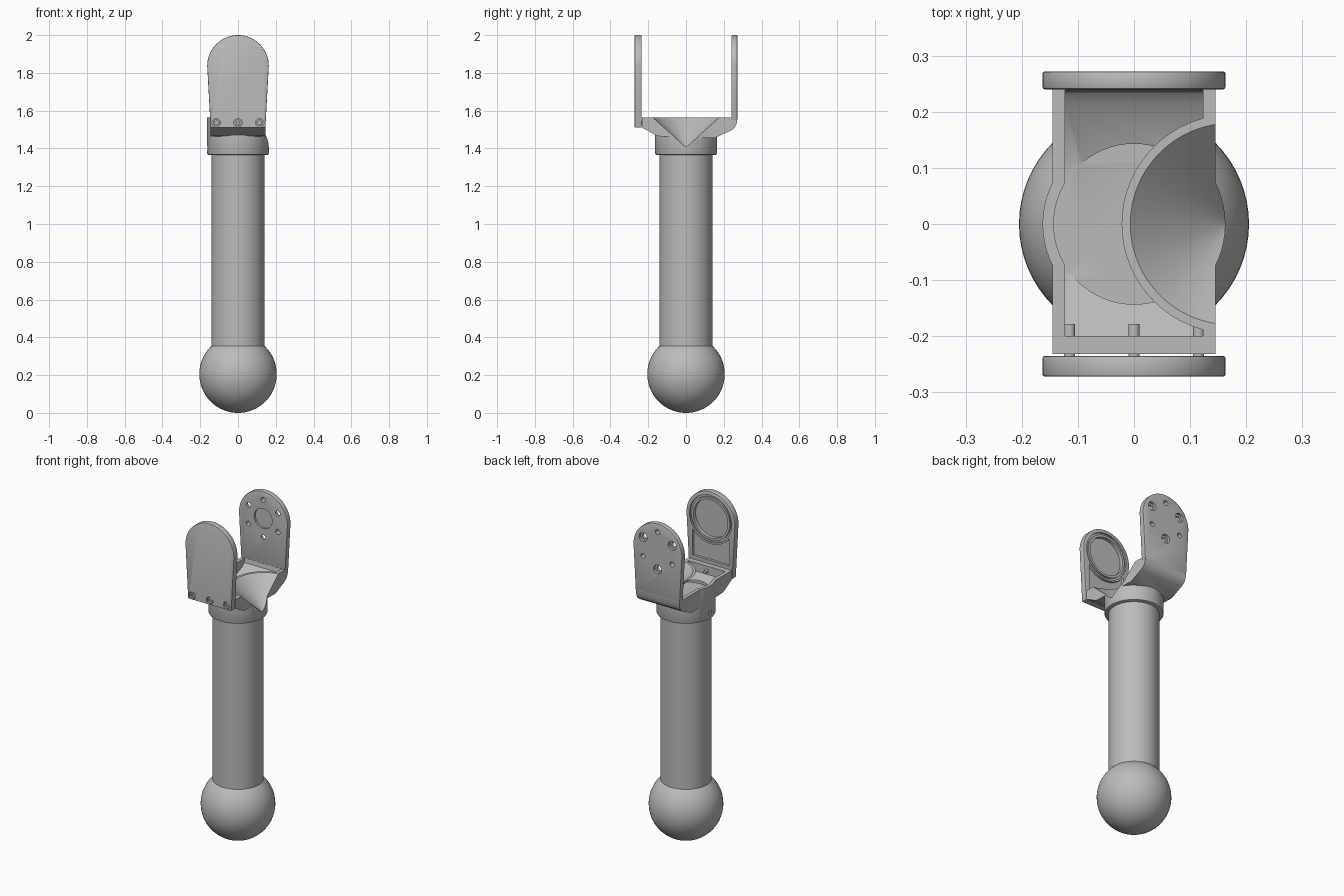
import bpy, bmesh
from math import sin, cos, pi, radians
from mathutils import Matrix

cube = bpy.data.objects.get("Cube")
if cube:
    bpy.data.objects.remove(cube, do_unlink=True)

grey = bpy.data.materials.new("neutral_grey")
grey.use_nodes = True
GREY = (0.5, 0.5, 0.5, 1)
grey.diffuse_color = GREY
grey.node_tree.nodes["Principled BSDF"].inputs["Base Color"].default_value = GREY


def finish(name, bm):
    bmesh.ops.recalc_face_normals(bm, faces=bm.faces)
    mesh = bpy.data.meshes.new(name)
    bm.to_mesh(mesh)
    bm.free()
    mesh.materials.append(grey)
    ob = bpy.data.objects.new(name, mesh)
    bpy.context.collection.objects.link(ob)
    return ob


def prism(name, pts, axis, a, b):
    """Extrude a 2D profile along x (y,z points) or y (x,z points)."""
    bm = bmesh.new()
    place = (lambda p, d: (d, *p)) if axis == "x" else (lambda p, d: (p[0], d, p[1]))
    ends = [[bm.verts.new(place(p, d)) for p in pts] for d in (a, b)]
    for ring in ends:
        bm.faces.new(ring)
    for i in range(len(pts)):
        j = (i + 1) % len(pts)
        bm.faces.new((ends[0][i], ends[0][j], ends[1][j], ends[1][i]))
    return finish(name, bm)


def cone(name, r1, r2, a, b, x=0, other=0, axis="z", segs=64):
    """Cylinder or cone from a to b along z or y."""
    bm = bmesh.new()
    bmesh.ops.create_cone(bm, cap_ends=True, segments=segs, radius1=r1, radius2=r2, depth=b - a)
    mid = (a + b) / 2
    if axis == "y":
        bmesh.ops.rotate(bm, verts=bm.verts, matrix=Matrix.Rotation(-pi / 2, 3, "X"))
        shift = (x, mid, other)
    else:
        shift = (x, other, mid)
    bmesh.ops.translate(bm, verts=bm.verts, vec=shift)
    return finish(name, bm)


def bake(ob):
    dg = bpy.context.evaluated_depsgraph_get()
    mesh = bpy.data.meshes.new_from_object(ob.evaluated_get(dg))
    ob.modifiers.clear()
    ob.data = mesh


def combine(ob, other, op="DIFFERENCE"):
    m = ob.modifiers.new(op, "BOOLEAN")
    m.operation, m.solver, m.object = op, "EXACT", other
    bake(ob)
    bpy.data.objects.remove(other, do_unlink=True)


def bevel(ob, width):
    m = ob.modifiers.new("bevel", "BEVEL")
    m.width, m.segments, m.limit_method = width, 2, "ANGLE"
    m.angle_limit = radians(30)
    bake(ob)


def box(name, x0, x1, y0, y1, z0, z1):
    return prism(name, [(x0, z0), (x1, z0), (x1, z1), (x0, z1)], "y", y0, y1)


# Main dimensions
R, ZC = 0.163, 1.837          # fork ear radius and pivot height
RIM = 1.565                   # top of the tray


def ear(name, bottom, half, y0, y1):
    arc = [(R * cos(t * pi / 32), ZC + R * sin(t * pi / 32)) for t in range(33)]
    ob = prism(name, [(-half, bottom), (half, bottom)] + arc, "y", y0, y1)
    bevel(ob, 0.004)
    return ob


# Ball foot and tube
bm = bmesh.new()
bmesh.ops.create_uvsphere(bm, u_segments=64, v_segments=32, radius=0.205)
bmesh.ops.translate(bm, verts=bm.verts, vec=(0, 0, 0.205))
foot = finish("ball_foot", bm)
tube = cone("leg_tube", 0.14, 0.14, 0.3, 1.4)

# Tray with round collar
tray = prism("fork_tray", [(-0.232, 1.6), (-0.232, 1.51), (-0.15, 1.465), (0.15, 1.455),
                           (0.235, 1.493), (0.257, 1.508), (0.268, 1.53), (0.272, 1.56),
                           (0.272, 1.6)], "x", -0.145, 0.145)
collar = cone("collar", R, R, 1.365, 1.62)
bevel(collar, 0.008)
combine(tray, collar, "UNION")
combine(tray, box("trim", -1, 1, -1, 1, RIM, 2))

# Hollow interior, kept clear of the conical scoop wall
cavity = prism("cavity", [(-0.2, 1.7), (-0.2, 1.515), (-0.09, 1.478), (0.105, 1.478),
                          (0.215, 1.52), (0.235, 1.54), (0.24, 1.57), (0.24, 1.7)],
               "x", -0.123, 0.123)
combine(cavity, cone("bulge", 0.143, 0.143, 1.478, 1.68), "UNION")
combine(cavity, cone("scoop_wall", 0.025, 0.325, 1.395, 1.695, 0.173))
combine(tray, cavity)
combine(tray, cone("scoop", 0.01, 0.3, 1.41, 1.675, 0.173))
pin = box("set_screw_hole", -0.2, -0.15, -0.012, 0.012, 1.39, 1.414)
combine(tray, pin)

# Rear ear with shallow hub recess and six bolt holes
rear = ear("rear_ear", 1.55, 0.147, 0.24, 0.272)
combine(rear, cone("hub", 0.06, 0.06, 0.2, 0.252, 0, ZC, "y"))
for i in range(6):
    a = radians(30 + 60 * i)
    x, z = 0.113 * cos(a), ZC + 0.113 * sin(a)
    combine(rear, cone("hole", 0.015, 0.015, 0.2, 0.3, x, z, "y", 24))
    if i % 2 == 0:
        combine(rear, cone("counterbore", 0.027, 0.027, 0.256, 0.3, x, z, "y", 32))

# Front cover with bearing seat, groove and panel on its inner face
front = ear("front_cover", 1.51, 0.145, -0.272, -0.235)
combine(front, cone("seat", 0.115, 0.115, -0.256, -0.2, 0, ZC, "y"))
groove = cone("groove", 0.141, 0.141, -0.245, -0.2, 0, ZC, "y")
combine(groove, cone("land", 0.129, 0.129, -0.3, -0.1, 0, ZC, "y"))
combine(front, groove)
panel = box("panel", -0.122, 0.122, -0.25, -0.2, 1.585, 1.77)
combine(panel, cone("panel_arc", 0.152, 0.152, -0.3, -0.1, 0, ZC, "y"))
combine(front, panel)

# Cover screws
screws = []
for i, x in enumerate((-0.115, 0, 0.115)):
    combine(front, cone("screw_pocket", 0.022, 0.022, -0.3, -0.258, x, 1.536, "y", 32))
    head = cone("cover_screw_%d" % (i + 1), 0.018, 0.018, -0.268, -0.25, x, 1.536, "y", 32)
    combine(head, cone("socket", 0.01, 0.01, -0.3, -0.26, x, 1.536, "y", 6))
    shaft = cone("screw_shaft_%d" % (i + 1), 0.01, 0.01, -0.255, -0.178, x, 1.536, "y", 24)
    screws += [head, shaft]

# Smooth shading with crisp edges
bpy.ops.object.select_all(action="DESELECT")
for ob in [foot, tube, tray, rear, front] + screws:
    ob.select_set(True)
bpy.context.view_layer.objects.active = foot
bpy.ops.object.shade_smooth_by_angle(angle=radians(30))
